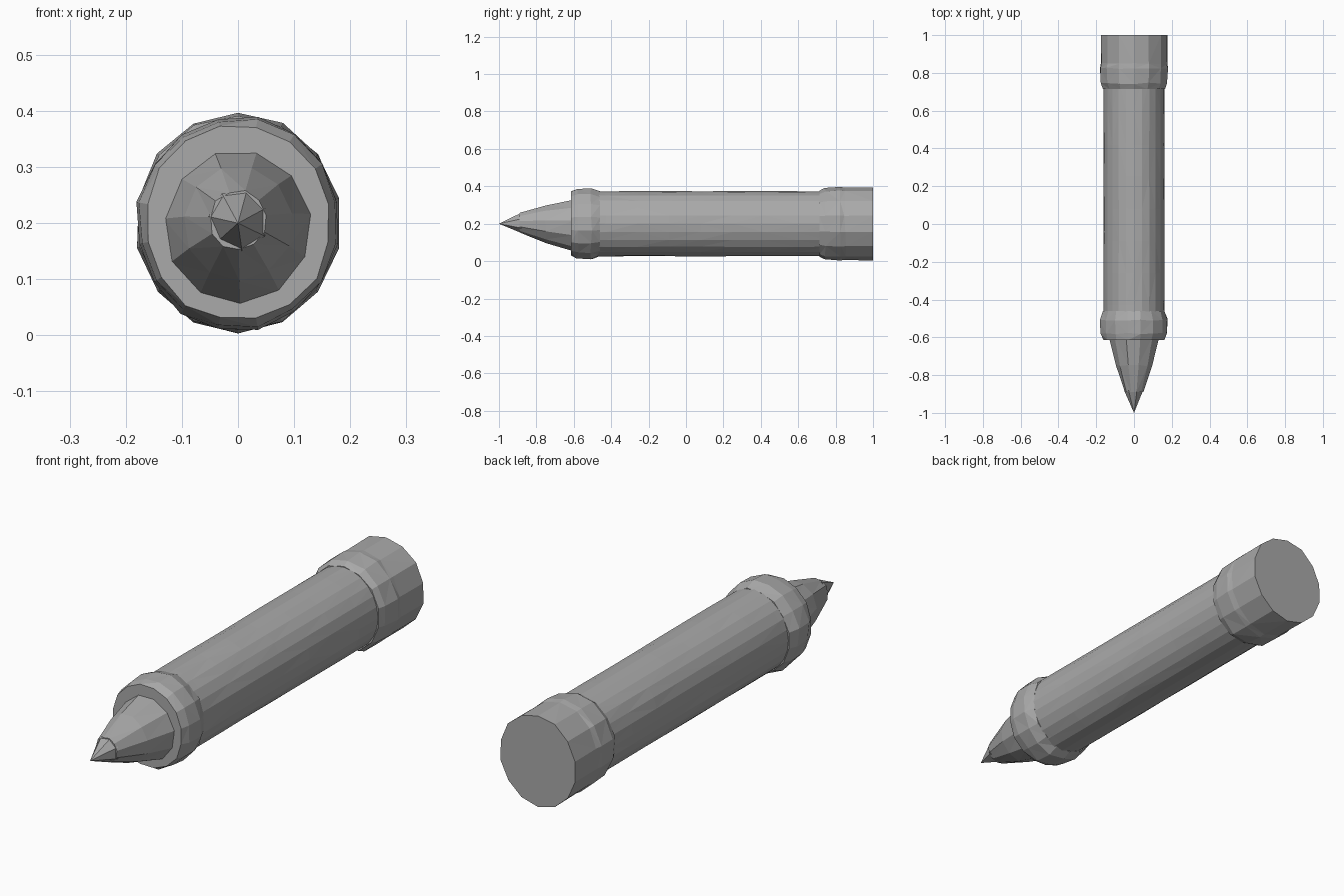
import bpy, bmesh, math, random

cube = bpy.data.objects.get("Cube")
if cube:
    bpy.data.objects.remove(cube, do_unlink=True)

random.seed(4)
AXIS_Z = 0.2

grey = bpy.data.materials.new("plain grey")
grey.use_nodes = True
colour = (0.4, 0.4, 0.4, 1)
grey.diffuse_color = colour
grey.node_tree.nodes["Principled BSDF"].inputs["Base Color"].default_value = colour


def lathe(name, profile, sides, squash=0.92, jitter=0.0, turn=0.0, smooth=None):
    """Closed turned part along y; profile rows are (y, radius, centre z)."""
    bm = bmesh.new()
    rings = []
    for row, (y, radius, z) in enumerate(profile):
        if radius == 0:
            rings.append([bm.verts.new((0, y, z))])
            continue
        inner = 0 < row < len(profile) - 1
        ring = []
        for i in range(sides):
            a = 2 * math.pi * (i + turn) / sides
            r = radius - random.uniform(0, jitter)
            dy = random.uniform(-jitter, jitter) if inner else 0
            ring.append(bm.verts.new((r * squash * math.cos(a), y + dy, z + r * math.sin(a))))
        rings.append(ring)
    for a, b in zip(rings, rings[1:]):
        for i in range(sides):
            j = (i + 1) % sides
            if len(a) == 1:
                bm.faces.new((a[0], b[i], b[j]))
            else:
                bm.faces.new((a[i], a[j], b[j], b[i]))
    for end in (rings[0], rings[-1]):
        if len(end) > 1:
            bm.faces.new(end)
    # split the worn quads into flat facets
    bmesh.ops.triangulate(bm, faces=[f for f in bm.faces if len(f.verts) == 4])
    bmesh.ops.recalc_face_normals(bm, faces=bm.faces)
    mesh = bpy.data.meshes.new(name)
    bm.to_mesh(mesh)
    bm.free()
    mesh.materials.append(grey)
    obj = bpy.data.objects.new(name, mesh)
    bpy.context.collection.objects.link(obj)
    if smooth:
        bpy.ops.object.select_all(action="DESELECT")
        obj.select_set(True)
        bpy.context.view_layer.objects.active = obj
        bpy.ops.object.shade_smooth_by_angle(angle=math.radians(smooth))
    return obj


# Long barrel
barrel = [(-0.6 + 0.17 * i, 0.175, AXIS_Z) for i in range(9)]
lathe("barrel", barrel, 24, 0.93, 0.002)

# Sharpened cone, leaning slightly towards the underside at its base
lathe("sharpened_cone",
      [(-0.89, 0.055, 0.205), (-0.75, 0.105, 0.2), (-0.6, 0.143, 0.192)],
      11, 0.95, 0.004, 0.3)

# Pointed tip with a small lip
lathe("tip", [(-1.0, 0, AXIS_Z), (-0.88, 0.06, 0.207)], 7, 0.95, 0.008, 0.4)

# Front collar with worn bevels
lathe("front_collar",
      [(-0.615, 0.178, AXIS_Z), (-0.58, 0.19, AXIS_Z),
       (-0.505, 0.195, AXIS_Z), (-0.46, 0.178, AXIS_Z)],
      16, 0.95, 0.007, 0.5)

# Rear cap with a thicker band at its inner edge
lathe("rear_cap",
      [(0.715, 0.182, AXIS_Z), (0.745, 0.195, AXIS_Z), (0.825, 0.199, AXIS_Z),
       (0.85, 0.195, AXIS_Z), (1.0, 0.197, AXIS_Z)],
      14, 0.93, 0.005, 0.5)
